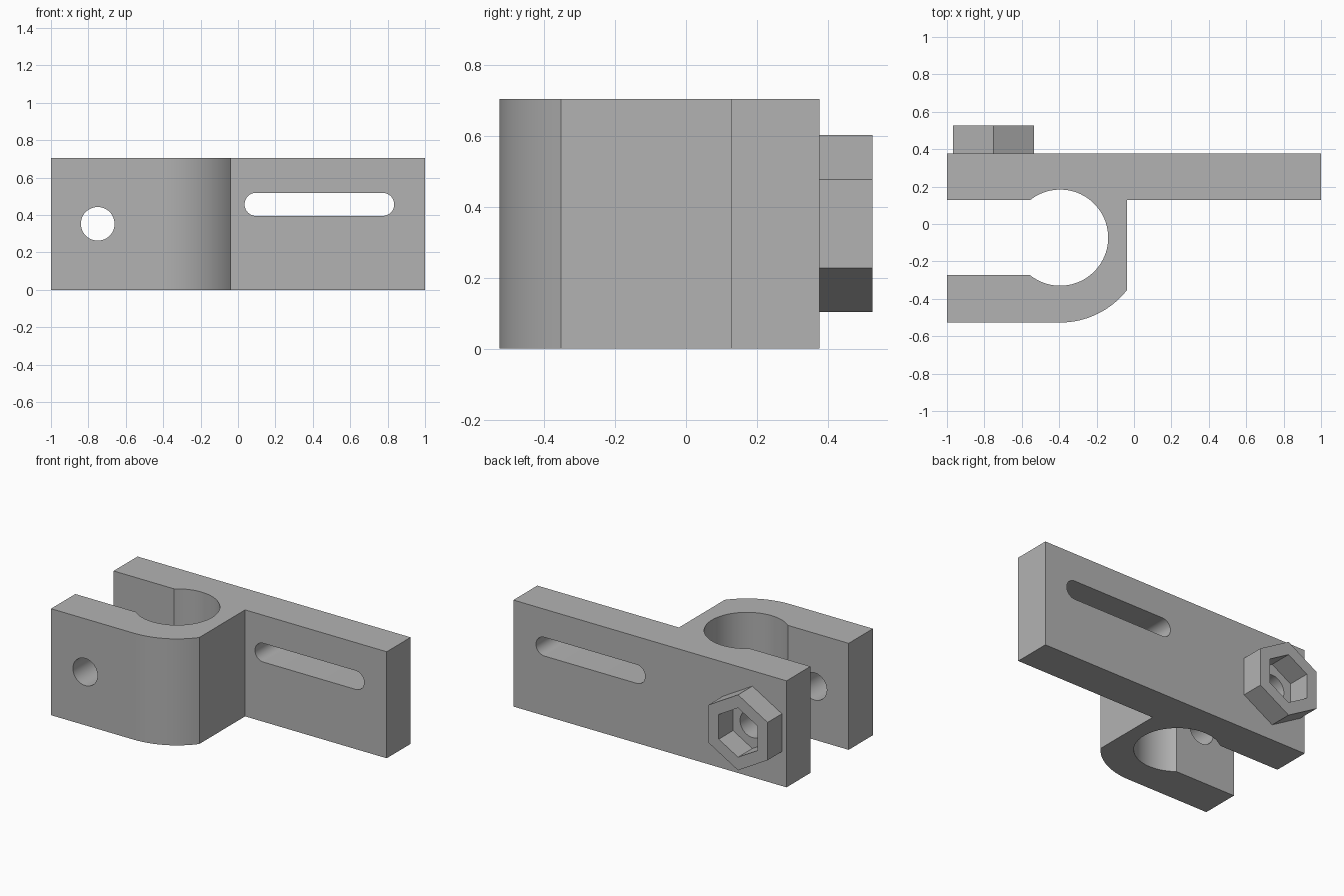
import bpy, bmesh, math
from mathutils import Matrix

if "Cube" in bpy.data.objects:
    bpy.data.objects.remove(bpy.data.objects["Cube"])

H = 0.705                       # bracket height
BACK, INNER = 0.377, 0.127      # plate back and front faces
BORE = (-0.395, -0.073)         # clamp bore centre
BOLT = (-0.75, 0.353)           # bolt axis (x, z)

grey = bpy.data.materials.new("steel grey")
grey.diffuse_color = (0.45, 0.45, 0.45, 1)
grey.use_nodes = True
grey.node_tree.nodes["Principled BSDF"].inputs["Base Color"].default_value = grey.diffuse_color


def arc(cx, cy, r, a0, a1, n):
    return [(cx + r * math.cos(a0 + (a1 - a0) * i / n),
             cy + r * math.sin(a0 + (a1 - a0) * i / n)) for i in range(n + 1)]


def extrude(name, outline, depth, matrix=Matrix()):
    """Closed outline in XY, extruded along z, then placed by matrix."""
    bm = bmesh.new()
    face = bm.faces.new([bm.verts.new((x, y, 0)) for x, y in outline])
    new = bmesh.ops.extrude_face_region(bm, geom=[face])["geom"]
    bmesh.ops.translate(bm, vec=(0, 0, depth),
                        verts=[v for v in new if isinstance(v, bmesh.types.BMVert)])
    bmesh.ops.recalc_face_normals(bm, faces=bm.faces)
    bm.transform(matrix)
    mesh = bpy.data.meshes.new(name)
    bm.to_mesh(mesh)
    bm.free()
    mesh.materials.append(grey)
    obj = bpy.data.objects.new(name, mesh)
    bpy.context.collection.objects.link(obj)
    return obj


def along_y(x, y, z):
    """Outline XY becomes XZ; the extrusion runs towards -y."""
    return Matrix.Translation((x, y, z)) @ Matrix.Rotation(math.pi / 2, 4, 'X')


def cut(target, cutter):
    cutter.hide_render = True
    mod = target.modifiers.new("cut", 'BOOLEAN')
    mod.operation, mod.solver, mod.object = 'DIFFERENCE', 'EXACT', cutter
    bpy.context.view_layer.objects.active = target
    bpy.ops.object.modifier_apply(modifier=mod.name)
    bpy.data.objects.remove(cutter)


def hexagon(r):
    return arc(0, 0, r, math.pi / 2, math.pi / 2 + math.tau * 5 / 6, 5)


# Bracket: long plate with a hooked clamp arm around an open bore
r_in, r_out, half_gap, web = 0.257, 0.454, 0.2, -0.037
open_angle = math.pi - math.asin(half_gap / r_in)
end_angle = -math.acos((web - BORE[0]) / r_out)
outline = [(-1, BACK), (-1, BORE[1] + half_gap)]
outline += arc(*BORE, r_in, open_angle, -open_angle, 56)
outline += [(-1, BORE[1] - half_gap), (-1, BORE[1] - r_out)]
outline += arc(*BORE, r_out, -math.pi / 2, end_angle, 16)
outline += [(web, INNER), (1, INNER), (1, BACK)]
bracket = extrude("clamp_bracket", outline, H)

# Bolt hole through both jaws
cut(bracket, extrude("hole_cutter", arc(0, 0, 0.09, 0, math.tau * 47 / 48, 47),
                     2, along_y(BOLT[0], 1, BOLT[1])))

# Adjustment slot through the plate
slot = (arc(0.338, 0, 0.062, -math.pi / 2, math.pi / 2, 16)
        + arc(-0.338, 0, 0.062, math.pi / 2, math.pi * 1.5, 16))
cut(bracket, extrude("slot_cutter", slot, 2, along_y(0.435, 1, 0.457)))

# Hexagonal nut pocket standing on the back of the plate
pocket = extrude("nut_pocket", hexagon(0.25), 0.15, along_y(BOLT[0], 0.527, BOLT[1]))
cut(pocket, extrude("pocket_cutter", hexagon(0.163), 1, along_y(BOLT[0], 1, BOLT[1])))

# Smooth the round walls, keep the machined edges sharp
for obj in (bracket, pocket):
    bpy.ops.object.select_all(action='DESELECT')
    obj.select_set(True)
    bpy.context.view_layer.objects.active = obj
    bpy.ops.object.shade_smooth_by_angle(angle=math.radians(25))
